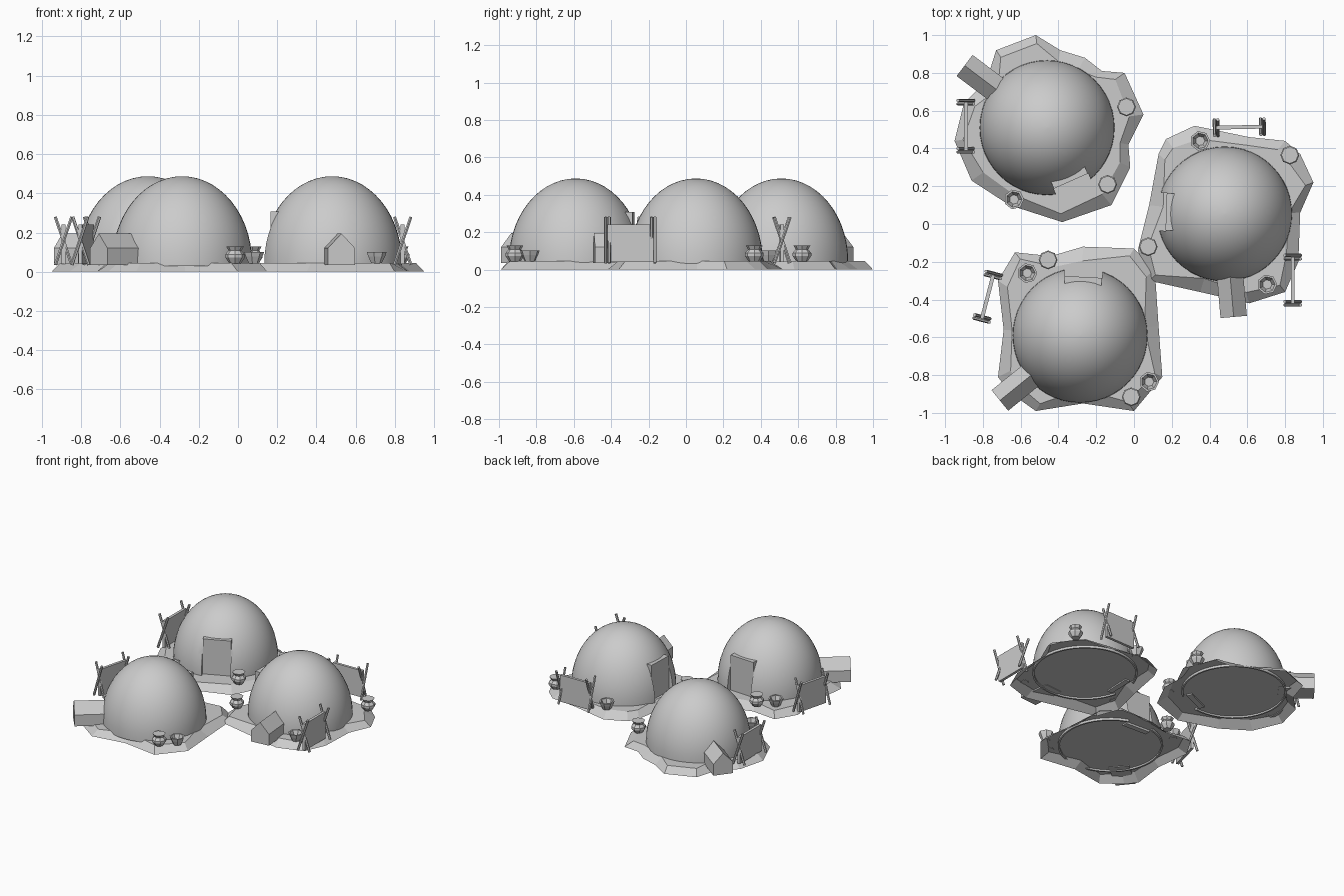
import bpy, bmesh, math
from mathutils import Vector, Matrix

if "Cube" in bpy.data.objects:
    bpy.data.objects.remove(bpy.data.objects["Cube"])


def make(name, verts, faces, smooth=False, mat=None):
    me = bpy.data.meshes.new(name)
    bm = bmesh.new()
    vs = [bm.verts.new(v) for v in verts]
    for f in faces:
        bm.faces.new([vs[i] for i in f])
    bmesh.ops.recalc_face_normals(bm, faces=bm.faces)
    if mat:
        bm.transform(mat)
    bm.to_mesh(me)
    bm.free()
    ob = bpy.data.objects.new(name, me)
    bpy.context.collection.objects.link(ob)
    return ob


def prism(name, profile, x0, x1, mat):
    """Extrude a (y, z) profile along local x."""
    n = len(profile)
    verts = [(x0, y, z) for y, z in profile] + [(x1, y, z) for y, z in profile]
    faces = [list(range(n)), list(range(n, 2 * n))]
    faces += [(i, (i + 1) % n, n + (i + 1) % n, n + i) for i in range(n)]
    return make(name, verts, faces, mat=mat)


def lathe(name, profile, n, loc):
    """Revolve an (r, z) profile; end rings are capped."""
    verts = [(r * math.cos(math.tau * k / n), r * math.sin(math.tau * k / n), z)
             for r, z in profile for k in range(n)]
    faces = [(j * n + k, j * n + (k + 1) % n, (j + 1) * n + (k + 1) % n, (j + 1) * n + k)
             for j in range(len(profile) - 1) for k in range(n)]
    faces += [list(range(n)), list(range(len(verts) - n, len(verts)))]
    return make(name, verts, faces, mat=Matrix.Translation(loc))


def pole(name, a, b, r=0.009):
    a, b = Vector(a), Vector(b)
    d = b - a
    ob = lathe(name, [(r, 0), (r, d.length)], 6, (0, 0, 0))
    ob.data.transform(Matrix.Translation(a) @ d.to_track_quat('Z', 'Y').to_matrix().to_4x4())


def rect(w, z0, z1):
    return [(-w / 2, z0), (w / 2, z0), (w / 2, z1), (-w / 2, z1)]


def ground_mound(name, outline, c):
    """Irregular earth pad: sloped rim and flat top."""
    n = len(outline)
    top = []
    for i, (x, y) in enumerate(outline):
        d = Vector((x - c[0], y - c[1]))
        d *= 1 - (0.06 + 0.015 * (i % 3 - 1)) / d.length
        top.append((c[0] + d.x, c[1] + d.y, 0.045))
    faces = [(i, (i + 1) % n, n + (i + 1) % n, n + i) for i in range(n)]
    faces.append(list(range(n, 2 * n)))
    make(name, [(x, y, 0) for x, y in outline] + top, faces)


def dome_hut(name, c, door, porch):
    base = Matrix.Translation((c[0], c[1], 0))
    R, z0, H = 0.357, 0.045, 0.442
    prof = [(R - 0.012, 0.04), (R - 0.012, 0.028), (R, 0.028)]
    prof += [(R * math.cos(t), z0 + H * math.sin(t))
             for t in [math.radians(90 * i / 14) for i in range(14)]]
    prof.append((0.004, z0 + H))
    dome = lathe(name + "_dome", prof, 48, (c[0], c[1], 0))
    # door recess cut into the wall
    dm = base @ Matrix.Rotation(math.radians(door), 4, 'Z')
    cutter = prism(name + "_cutter", rect(0.2, -0.1, 0.31), 0.308, 0.6, dm)
    cutter.hide_render = True
    mod = dome.modifiers.new("door_cut", 'BOOLEAN')
    mod.operation = 'DIFFERENCE'
    mod.solver = 'EXACT'
    mod.object = cutter
    bpy.ops.object.select_all(action='DESELECT')
    bpy.context.view_layer.objects.active = dome
    dome.select_set(True)
    bpy.ops.object.modifier_apply(modifier=mod.name)
    bpy.ops.object.shade_smooth_by_angle(angle=math.radians(30))
    bpy.data.objects.remove(cutter)
    prism(name + "_door", rect(0.196, 0.03, 0.308), 0.27, 0.31, dm)
    # gabled porch on the outer wall
    pm = base @ Matrix.Rotation(math.radians(porch), 4, 'Z')
    gable = [(-0.07, 0.035), (0.07, 0.035), (0.07, 0.12), (0, 0.195), (-0.07, 0.12)]
    prism(name + "_porch", gable, 0.3, 0.547, pm)


def rack(name, a, b):
    """Two crossed pole pairs with a stretched hide between."""
    a, b = Vector((*a, 0)), Vector((*b, 0))
    u = (b - a).normalized()
    v = Vector((-u.y, u.x, 0))
    for p in (a, b):
        for s in (-1, 1):
            q = p + u * 0.009 * s
            pole(name + "_leg", q - v * 0.042 * s + Vector((0, 0, 0.035)),
                 q + v * 0.042 * s + Vector((0, 0, 0.28)))
    m = Matrix.Translation(a) @ Matrix.Rotation(math.atan2(u.y, u.x), 4, 'Z')
    prism(name + "_hide", rect(0.02, 0.04, 0.24), 0, (b - a).length, m)


huts = {
    "north_hut": ((-0.46, 0.51), -66, 143,
                  [(-0.52, 1.0), (-0.39, 0.92), (-0.26, 0.88), (-0.17, 0.81), (-0.05, 0.80),
                   (0.05, 0.58), (-0.03, 0.42), (-0.02, 0.30), (-0.12, 0.10), (-0.38, 0.01),
                   (-0.66, 0.10), (-0.86, 0.23), (-0.95, 0.44), (-0.90, 0.64), (-0.78, 0.76),
                   (-0.73, 0.92)]),
    "east_hut": ((0.48, 0.053), 178, -85,
                 [(0.13, 0.37), (0.17, 0.45), (0.32, 0.52), (0.61, 0.46), (0.80, 0.44),
                  (0.88, 0.37), (0.95, 0.22), (0.88, 0.06), (0.87, -0.20), (0.80, -0.36),
                  (0.61, -0.42), (0.35, -0.36), (0.08, -0.30), (0.02, -0.14), (0.08, 0.10)]),
    "south_hut": ((-0.285, -0.59), 87, -141,
                  [(-0.63, -0.15), (-0.44, -0.17), (-0.27, -0.12), (0.0, -0.13), (0.11, -0.24),
                   (0.13, -0.54), (0.15, -0.81), (0.0, -0.99), (-0.27, -0.95), (-0.52, -0.99),
                   (-0.66, -0.89), (-0.72, -0.81), (-0.69, -0.56), (-0.72, -0.3)]),
}
for name, (c, door, porch, outline) in huts.items():
    ground_mound(name + "_ground", outline, c)
    dome_hut(name, c, door, porch)

# drying racks
for a, b in [((-0.89, 0.39), (-0.89, 0.645)), ((0.84, -0.42), (0.84, -0.175)),
             ((0.435, 0.51), (0.68, 0.515)), ((-0.805, -0.5), (-0.745, -0.27))]:
    rack("rack", a, b)

# jars and open bowls
JAR = [(0.03, 0), (0.05, 0.03), (0.05, 0.045), (0.033, 0.065), (0.045, 0.085)]
BOWL = [(0.028, 0), (0.045, 0.035), (0.053, 0.058), (0.042, 0.058), (0.025, 0.015)]
for x, y in [(-0.04, 0.62), (-0.14, 0.21), (0.825, 0.365), (0.075, -0.12),
             (-0.455, -0.19), (-0.015, -0.915)]:
    lathe("jar", JAR, 8, (x, y, 0.043))
for x, y in [(-0.635, 0.13), (0.35, 0.44), (0.705, -0.32), (-0.565, -0.26), (0.08, -0.835)]:
    lathe("bowl", BOWL, 7, (x, y, 0.043))
